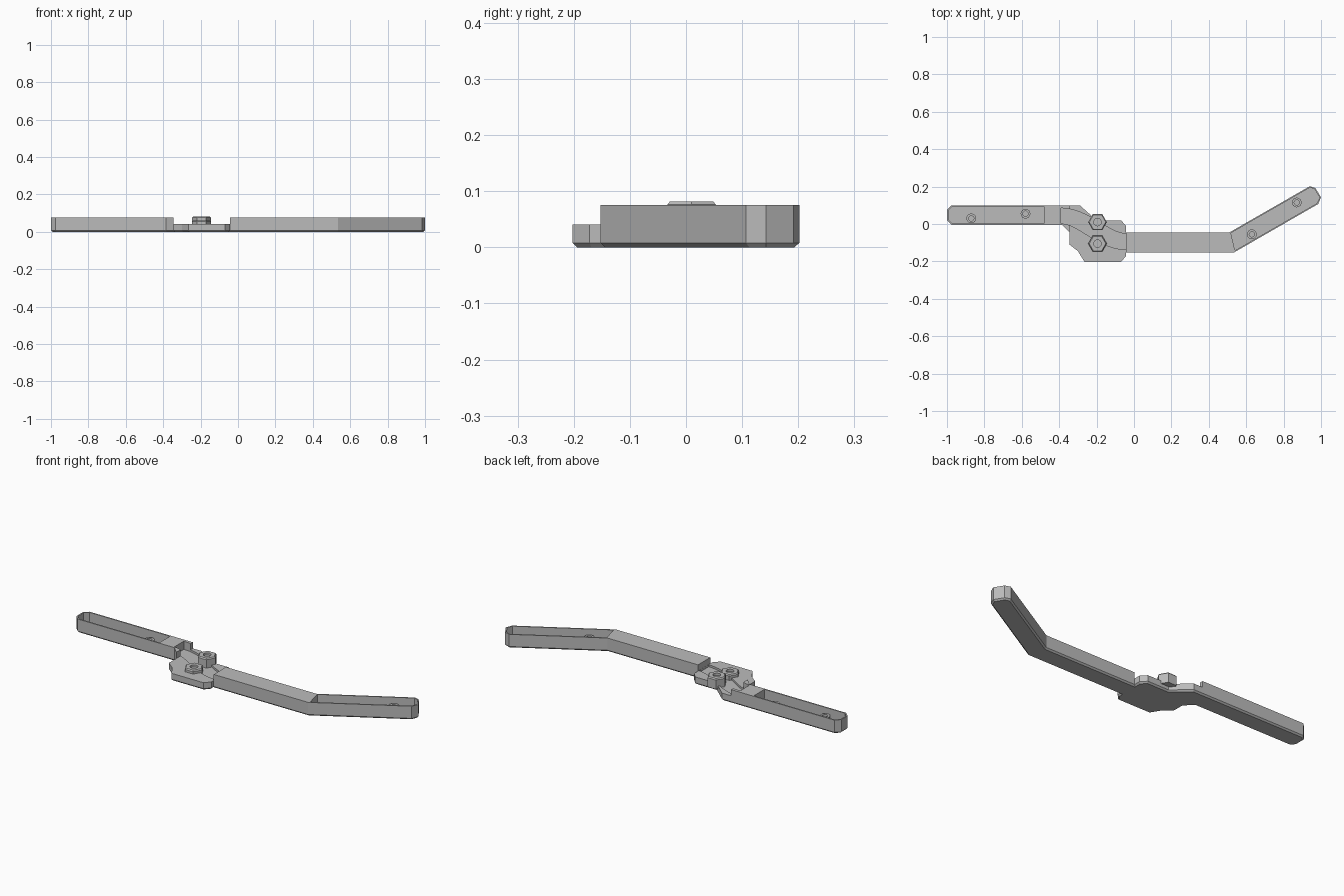
import bpy, bmesh, math
from mathutils import Vector

if "Cube" in bpy.data.objects:
    bpy.data.objects.remove(bpy.data.objects["Cube"])

grey = bpy.data.materials.new("mid grey")
grey.use_nodes = True
grey.diffuse_color = (0.5, 0.5, 0.5, 1)
grey.node_tree.nodes["Principled BSDF"].inputs["Base Color"].default_value = (0.5, 0.5, 0.5, 1)


def inset(points, d):
    """Move each edge of a counter-clockwise outline inward by d."""
    out, n = [], len(points)
    for i in range(n):
        a, b, c = (Vector(points[(i + k) % n]) for k in (-1, 0, 1))
        e, f = (b - a).normalized(), (c - b).normalized()
        n1, n2 = Vector((-e.y, e.x)), Vector((-f.y, f.x))
        out.append(tuple(b + (n1 + n2) * d / (1 + n1.dot(n2))))
    return out


def loft(name, layers):
    """Solid through stacked outlines, each given as (points, z)."""
    bm = bmesh.new()
    rings = [[bm.verts.new((x, y, z)) for x, y in pts] for pts, z in layers]
    n = len(rings[0])
    for lo, hi in zip(rings, rings[1:]):
        for i in range(n):
            j = (i + 1) % n
            bm.faces.new((lo[i], lo[j], hi[j], hi[i]))
    bm.faces.new(rings[0][::-1])
    bm.faces.new(rings[-1])
    bmesh.ops.recalc_face_normals(bm, faces=bm.faces)
    mesh = bpy.data.meshes.new(name)
    bm.to_mesh(mesh)
    bm.free()
    mesh.materials.append(grey)
    ob = bpy.data.objects.new(name, mesh)
    bpy.context.collection.objects.link(ob)
    return ob


def cut(ob, points, z):
    """Carve an outline down to height z."""
    cutter = loft("cutter", [(points, z), (points, 0.2)])
    cutter.hide_render = True
    mod = ob.modifiers.new("cut", 'BOOLEAN')
    mod.operation, mod.solver, mod.object = 'DIFFERENCE', 'EXACT', cutter
    bpy.context.view_layer.objects.active = ob
    bpy.ops.object.modifier_apply(modifier=mod.name)
    bpy.data.objects.remove(cutter)


def ngon(x, y, r, n):
    return [(x + r * math.cos(math.tau * i / n), y + r * math.sin(math.tau * i / n)) for i in range(n)]


# Whole body outline: straight arm, joint plate, bent arm
left_end = [(-1, 0.02), (-0.975, -0.005)]
left_tip = [(-0.975, 0.1), (-1, 0.075)]
plate_front = [(-0.385, -0.005), (-0.345, -0.045), (-0.345, -0.11), (-0.30, -0.145),
               (-0.265, -0.202), (-0.07, -0.202), (-0.042, -0.172), (-0.042, -0.152)]
bent_arm = [(0.535, -0.152), (0.985, 0.107), (1, 0.143), (0.97, 0.192), (0.94, 0.202), (0.51, -0.045)]
plate_back = [(-0.042, -0.045), (-0.042, -0.01), (-0.07, 0.02), (-0.20, 0.02), (-0.29, 0.1)]
outline = left_end + plate_front + bent_arm + plate_back + left_tip
body = loft("body", [(inset(outline, 0.008), 0), (outline, 0.008), (outline, 0.075)])

# Lowered joint plate
cut(body, [(-0.345, -0.3), (-0.042, -0.3), (-0.042, 0.3), (-0.345, 0.3)], 0.041)

# Hollow ends of both arms
cut(body, inset(left_end + [(-0.473, -0.005), (-0.473, 0.1)] + left_tip, 0.007), 0.012)
cut(body, inset(bent_arm, 0.007), 0.012)

# S-shaped channel across the plate
steps = 12
upper, lower = [], []
for i in range(steps + 1):
    t = i / steps
    s = t * t * (3 - 2 * t)
    x = -0.39 + 0.347 * t
    upper.append((x + 0.02 * math.sin(math.pi * t), 0.085 - 0.137 * s))
    lower.append((x - 0.02 * math.sin(math.pi * t), 0.003 - 0.14 * s))
cut(body, lower + upper[::-1], 0.03)

# Hexagonal bolt heads on the plate
for name, y, top in (("front_bolt", -0.105, 0.06), ("back_bolt", 0.01, 0.082)):
    hexagon = ngon(-0.195, y, 0.05, 6)
    bolt = loft(name, [(hexagon, 0.025), (hexagon, top - 0.006), (inset(hexagon, 0.005), top)])
    cut(bolt, ngon(-0.195, y, 0.02, 16), top - 0.012)

# Hollow screw posts in the arm troughs
for i, (x, y) in enumerate([(-0.87, 0.03), (-0.58, 0.055), (0.63, -0.055), (0.87, 0.115)]):
    post = loft("screw_post_%d" % (i + 1), [(ngon(x, y, 0.026, 16), 0.01), (ngon(x, y, 0.026, 16), 0.045)])
    cut(post, ngon(x, y, 0.014, 16), 0.02)
